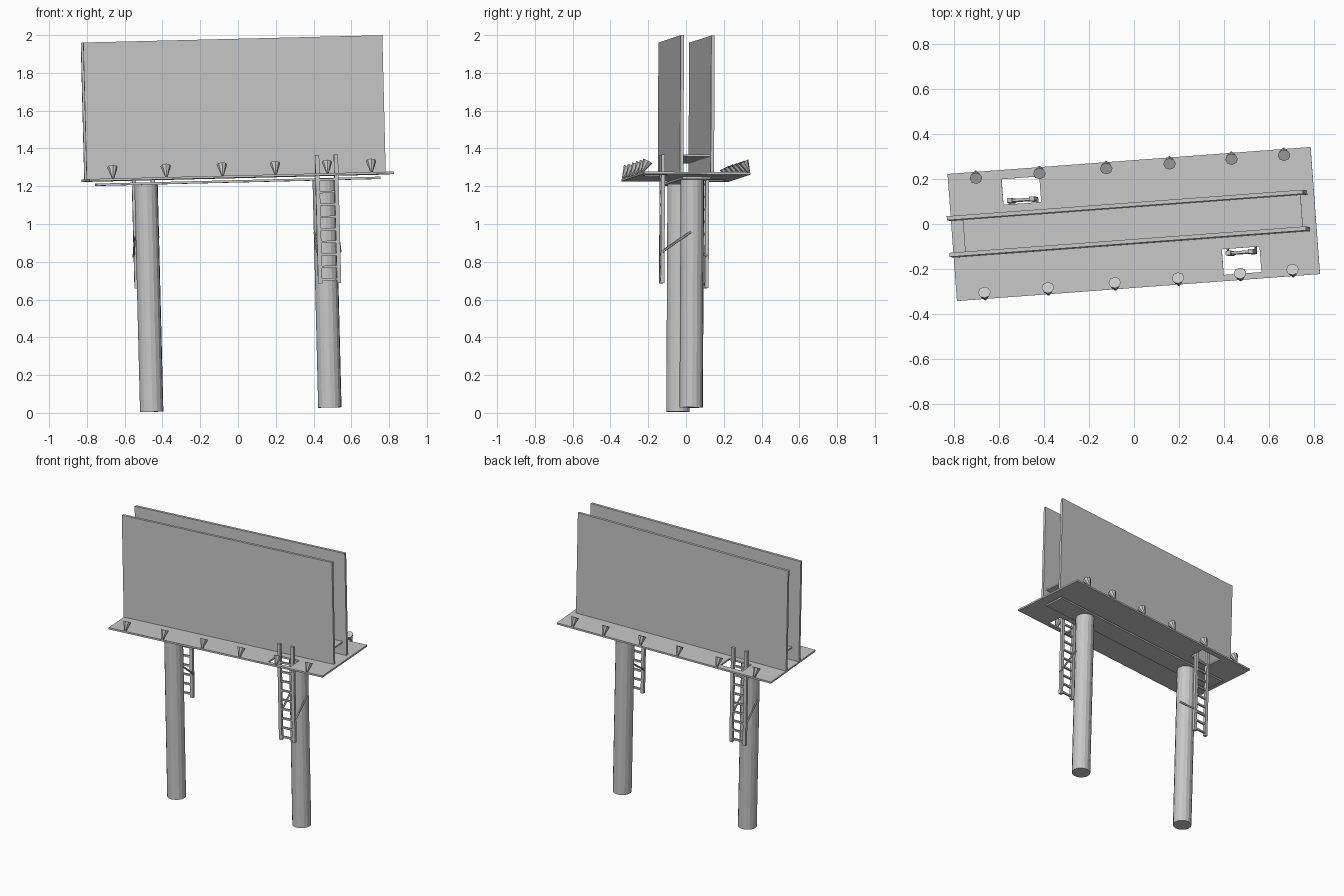
import bpy, bmesh
from math import radians, sin, cos
from mathutils import Matrix, Vector, Euler

cube = bpy.data.objects.get("Cube")
if cube:
    bpy.data.objects.remove(cube, do_unlink=True)

# One grey for the whole structure
grey = bpy.data.materials.new("plain grey")
grey.use_nodes = True
grey.diffuse_color = (0.58, 0.58, 0.58, 1)
grey.node_tree.nodes["Principled BSDF"].inputs["Base Color"].default_value = grey.diffuse_color

# The whole billboard stands slightly turned and tilted around the deck centre
DECK_Z = 1.25
POSE = (Matrix.Translation((0, 0, DECK_Z))
        @ Euler((radians(-0.4), radians(-1.4), radians(4.25))).to_matrix().to_4x4()
        @ Matrix.Translation((0, 0, -DECK_Z)))
MID = -0.016          # shared centre of panels, posts and ladders along the deck


def finish(name, bm):
    bmesh.ops.recalc_face_normals(bm, faces=bm.faces)
    bm.transform(POSE)
    mesh = bpy.data.meshes.new(name)
    bm.to_mesh(mesh)
    bm.free()
    mesh.materials.append(grey)
    obj = bpy.data.objects.new(name, mesh)
    bpy.context.collection.objects.link(obj)
    return obj


def add_box(bm, x0, x1, y0, y1, z0, z1):
    centre = Vector((x0 + x1, y0 + y1, z0 + z1)) / 2
    scale = Matrix.Diagonal((x1 - x0, y1 - y0, z1 - z0, 1))
    bmesh.ops.create_cube(bm, size=1, matrix=Matrix.Translation(centre) @ scale)


def add_cone(bm, start, end, r1, r2, sides):
    start, end = Vector(start), Vector(end)
    axis = end - start
    turn = Vector((0, 0, 1)).rotation_difference(axis).to_matrix().to_4x4()
    bmesh.ops.create_cone(bm, cap_ends=True, segments=sides, radius1=r1, radius2=r2,
                          depth=axis.length,
                          matrix=Matrix.Translation((start + end) / 2) @ turn)


def box(name, *bounds):
    bm = bmesh.new()
    add_box(bm, *bounds)
    finish(name, bm)


# Deck: a grid of quads leaving out the two ladder hatches
us = [-0.81, -0.572, -0.404, 0.381, 0.549, 0.808]
vs = [-0.283, -0.255, -0.141, 0.128, 0.242, 0.283]
bm = bmesh.new()
grid = [[bm.verts.new((u, v, 1.256)) for v in vs] for u in us]
for i in range(5):
    for j in range(5):
        if (i, j) not in ((1, 3), (3, 1)):
            bm.faces.new((grid[i][j], grid[i + 1][j], grid[i + 1][j + 1], grid[i][j + 1]))
deck = finish("deck", bm)
solid = deck.modifiers.new("thickness", 'SOLIDIFY')
solid.thickness = 0.012

# Display panels and the plates tying them together
for name, v in (("front_panel", -0.081), ("back_panel", 0.082)):
    box(name, MID - 0.794, MID + 0.794, v - 0.009, v + 0.009, 1.25, 1.98)
box("panel_spacer", -0.755, 0.75, -0.073, 0.074, 1.34, 1.35)
box("under_plate", -0.755, 0.75, -0.073, 0.074, 1.22, 1.232)

# Posts
for name, side in (("right_post", -1), ("left_post", 1)):
    u = MID + side * 0.473
    bm = bmesh.new()
    add_cone(bm, (u, 0, 0.017), (u, 0, 1.222), 0.062, 0.062, 16)
    finish(name, bm)

# Ladders: rails, rungs and a pair of braces back to the post
for name, side, v in (("front", 1, -0.16), ("back", -1, 0.145)):
    u = MID + side * 0.476
    bm = bmesh.new()
    for s in (-1, 1):
        rail = u + s * 0.05
        add_box(bm, rail - 0.011, rail + 0.011, v - 0.01, v + 0.01, 0.673, 1.354)
    for k in range(9):
        z = 0.695 + k * 0.066
        add_box(bm, u - 0.045, u + 0.045, v - 0.006, v + 0.006, z - 0.006, z + 0.006)
    finish(name + "_ladder", bm)

    bm = bmesh.new()
    for s in (-1, 1):
        x = u + s * 0.062
        add_cone(bm, (x, v, 0.84), (x, -side * 0.012, 0.945), 0.006, 0.006, 6)
    finish(name + "_ladder_braces", bm)

# Lamps along both deck edges, leaning in towards the panels
lean = radians(27)
for name, side in (("front", -1), ("back", 1)):
    for n, u in enumerate((-0.684, -0.401, -0.103, 0.179, 0.455, 0.689)):
        foot = Vector((u, side * 0.284, 1.256))
        head = foot + 0.066 * Vector((0, -side * sin(lean), cos(lean)))
        bm = bmesh.new()
        add_cone(bm, foot, head, 0.006, 0.028, 8)
        finish(f"{name}_lamp_{n + 1}", bm)
